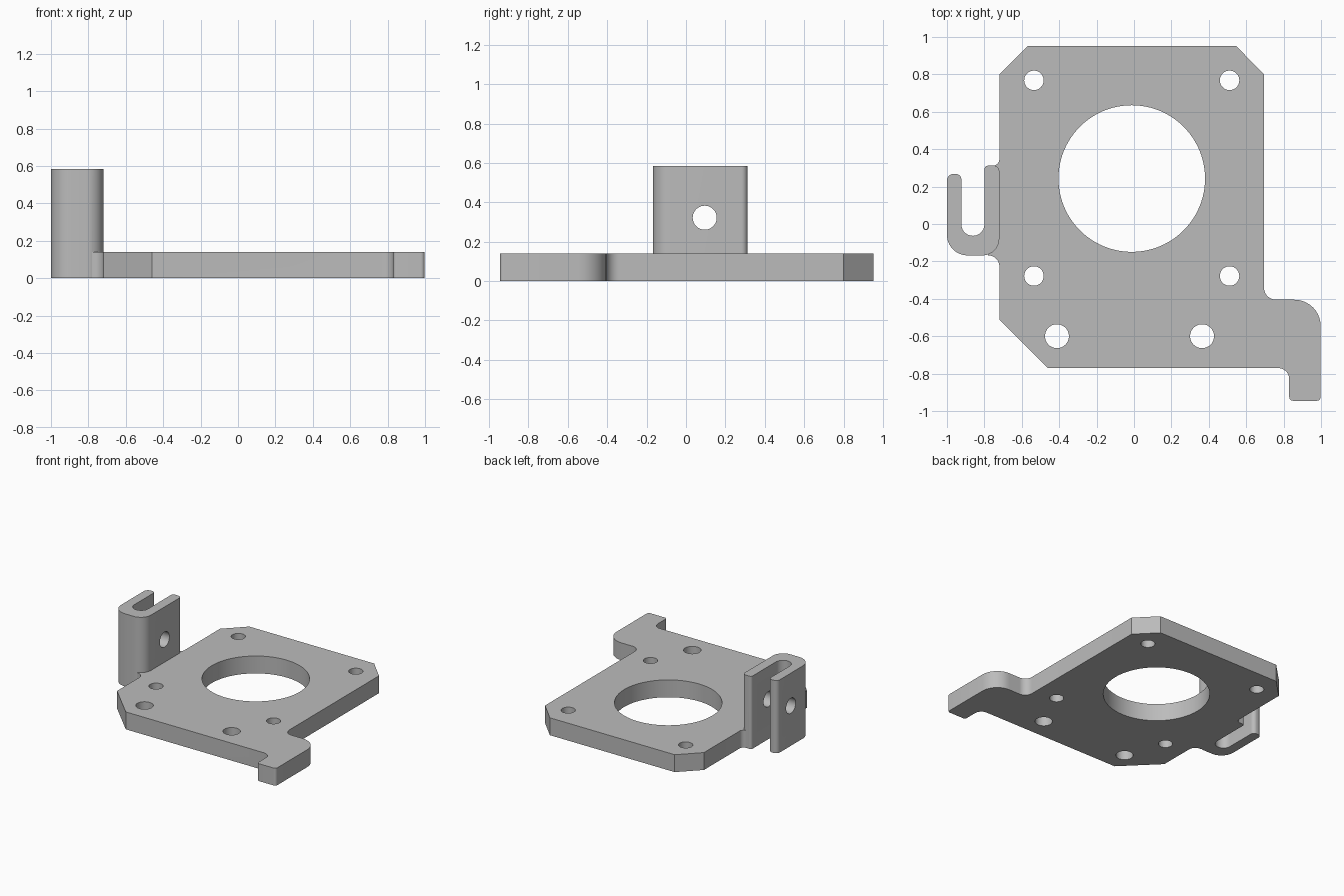
import bpy, bmesh, math
from mathutils import Vector, Matrix

cube = bpy.data.objects.get("Cube")
if cube:
    bpy.data.objects.remove(cube, do_unlink=True)

# Single material
GREY = (0.5, 0.5, 0.5, 1.0)
metal = bpy.data.materials.new("grey metal")
metal.use_nodes = True
metal.diffuse_color = GREY
metal.node_tree.nodes["Principled BSDF"].inputs["Base Color"].default_value = GREY


def fillet(corners, steps=10):
    """Closed outline from (x, y, radius) corners, rounding each radius with an arc."""
    out = []
    for i, (x, y, r) in enumerate(corners):
        p = Vector((x, y))
        if r == 0:
            out.append(p)
            continue
        a = (Vector(corners[i - 1][:2]) - p).normalized()
        b = (Vector(corners[(i + 1) % len(corners)][:2]) - p).normalized()
        half = a.angle(b) / 2
        centre = p + (a + b).normalized() * r / math.sin(half)
        start = p + a * r / math.tan(half) - centre
        sweep = start.angle_signed(p + b * r / math.tan(half) - centre)
        for k in range(steps + 1):
            out.append(centre + Matrix.Rotation(-sweep * k / steps, 2) @ start)
    return out


def prism(name, outline, low, high, matrix=Matrix()):
    """Extrude a flat outline from low to high, then place it."""
    bm = bmesh.new()
    face = bm.faces.new([bm.verts.new((p[0], p[1], low)) for p in outline])
    top = bmesh.ops.extrude_face_region(bm, geom=[face])["geom"]
    bmesh.ops.translate(bm, vec=(0, 0, high - low),
                        verts=[v for v in top if isinstance(v, bmesh.types.BMVert)])
    bmesh.ops.recalc_face_normals(bm, faces=bm.faces[:])
    bm.transform(matrix)
    mesh = bpy.data.meshes.new(name)
    bm.to_mesh(mesh)
    bm.free()
    mesh.materials.append(metal)
    obj = bpy.data.objects.new(name, mesh)
    bpy.context.collection.objects.link(obj)
    return obj


def circle(x, y, r, n=48):
    return [(x + r * math.cos(math.tau * k / n), y + r * math.sin(math.tau * k / n))
            for k in range(n)]


def combine(target, tool, operation):
    """Apply a boolean and discard the tool."""
    tool.hide_render = True
    mod = target.modifiers.new("cut", "BOOLEAN")
    mod.operation, mod.solver, mod.object = operation, "EXACT", tool
    bpy.context.view_layer.objects.active = target
    bpy.ops.object.modifier_apply(modifier=mod.name)
    bpy.data.objects.remove(tool, do_unlink=True)


THICK, TALL = 0.14, 0.585

# Flat plate with chamfered corners and a hooked foot
plate = prism("mounting_plate", fillet([
    (-0.46, -0.77, 0), (0.83, -0.77, 0.06), (0.83, -0.945, 0.02), (0.998, -0.945, 0.02),
    (0.998, -0.405, 0.14), (0.695, -0.405, 0.065), (0.695, 0.80, 0), (0.545, 0.953, 0),
    (-0.567, 0.953, 0), (-0.72, 0.80, 0), (-0.72, 0.312, 0.035), (-0.78, 0.312, 0),
    (-0.78, -0.168, 0), (-0.72, -0.168, 0.058), (-0.72, -0.51, 0)]), 0, THICK)

# Upright folded clip with two walls
clip = prism("folded_clip", fillet([
    (-1.0, -0.168, 0.11), (-0.72, -0.168, 0.09), (-0.72, 0.312, 0.03), (-0.80, 0.312, 0.02),
    (-0.80, -0.063, 0.061), (-0.923, -0.063, 0.061), (-0.923, 0.268, 0.03),
    (-1.0, 0.268, 0.036)]), 0, TALL)

# Cross hole through both clip walls
side_on = Matrix(((0, 0, 1, 0), (1, 0, 0, 0), (0, 1, 0, 0), (0, 0, 0, 1)))
combine(clip, prism("clip_hole", circle(0.095, 0.322, 0.061), -1.1, -0.6, side_on), "DIFFERENCE")

# Main bore and bolt holes
holes = [(-0.012, 0.243, 0.392, 96)]
holes += [(x, y, 0.052, 40) for x in (-0.535, 0.511) for y in (0.768, -0.278)]
holes += [(x, -0.6, 0.064, 40) for x in (-0.412, 0.364)]
for x, y, r, n in holes:
    combine(plate, prism("hole", circle(x, y, r, n), -0.1, 0.3), "DIFFERENCE")

# Shallow wavy scoop along the front edge
wave = [(0.2 + 0.3 * t, THICK - 0.04 * (1 + math.cos(math.pi * t)))
        for t in (k / 16 for k in range(-16, 17))]
front_on = Matrix(((1, 0, 0, 0), (0, 0, 1, 0), (0, 1, 0, 0), (0, 0, 0, 1)))
combine(plate, prism("scoop", wave + [(0.5, 0.3), (-0.1, 0.3)], -0.9, -0.67, front_on),
        "DIFFERENCE")

# Fuse plate and clip, then smooth the curved walls
combine(plate, clip, "UNION")
bpy.ops.object.select_all(action="DESELECT")
plate.select_set(True)
bpy.context.view_layer.objects.active = plate
bpy.ops.object.shade_smooth_by_angle(angle=math.radians(25))
